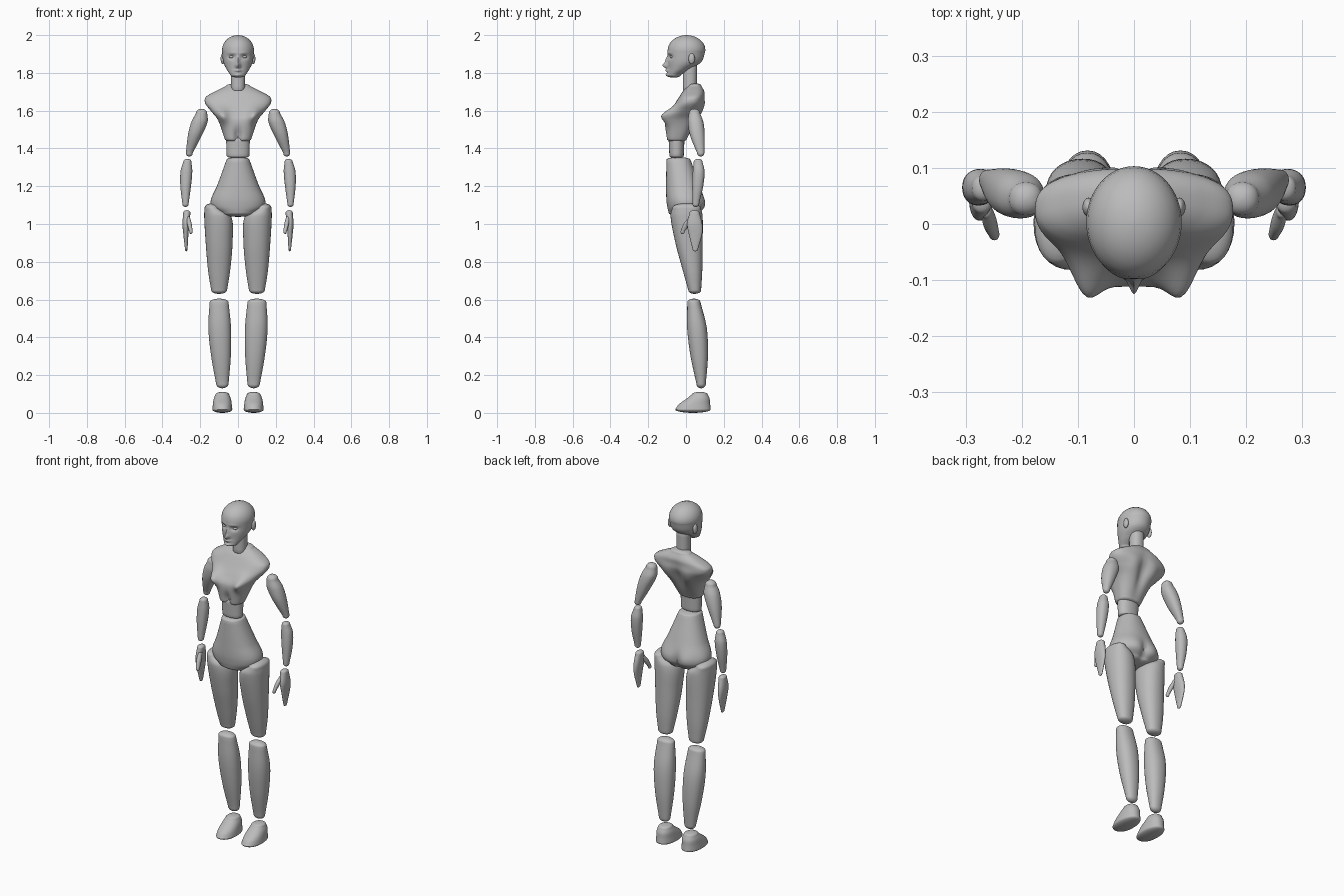
import bpy
import bmesh
from math import cos, sin, tau, exp, copysign, radians
from mathutils import Vector

default_cube = bpy.data.objects.get("Cube")
if default_cube:
    bpy.data.objects.remove(default_cube, do_unlink=True)

# One plain grey for the whole figure
grey = bpy.data.materials.new("plain grey")
grey.use_nodes = True
colour = (.5, .5, .5, 1)
grey.diffuse_color = colour
grey.node_tree.nodes["Principled BSDF"].inputs["Base Color"].default_value = colour


def finish(name, bm):
    """Turn a bmesh into a smooth shaded object."""
    bmesh.ops.recalc_face_normals(bm, faces=bm.faces)
    mesh = bpy.data.meshes.new(name)
    bm.to_mesh(mesh)
    bm.free()
    mesh.materials.append(grey)
    mesh.shade_smooth()
    mesh.set_sharp_from_angle(angle=radians(50))
    obj = bpy.data.objects.new(name, mesh)
    bpy.context.collection.objects.link(obj)


def smooth_sections(rows, steps):
    """Hermite curve through the sections, spaced by their distance apart."""
    points = [Vector((*row, 0)[:5]) for row in rows]
    last = len(points) - 1
    spans = [(b - a).length for a, b in zip(points, points[1:])]
    slopes = []
    for i in range(len(points)):
        before, after = max(i - 1, 0), min(i + 1, last)
        slopes.append((points[after] - points[before]) / sum(spans[before:after]))
    result = []
    for i in range(last):
        for k in range(steps):
            t = k / steps
            ease = t * t * (3 - 2 * t)
            leave = t * (1 - t) ** 2 * spans[i]
            arrive = t * t * (t - 1) * spans[i]
            result.append(points[i] * (1 - ease) + points[i + 1] * ease
                          + slopes[i] * leave + slopes[i + 1] * arrive)
    return result + [points[last]]


def dome(section, height, steps=6):
    """Sections that round off an end, from the rim to just short of the tip."""
    z, cy, rx, ry, cx = section
    angles = [tau / 4 * k / (steps + .3) for k in range(1, steps + 1)]
    return [(z + height * sin(a), cy, rx * cos(a), ry * cos(a), cx) for a in angles]


def relief(x, z, bumps):
    """Height of the soft bumps (x, z, push, width, height), alike on both sides."""
    return sum(push * exp(-((abs(x) - bx) / width) ** 2 - ((z - bz) / height) ** 2)
               for bx, bz, push, width, height in bumps)


def loft(name, rows, bottom, top, power=2.2, side=1, front=(), back=(),
         segments=32, steps=6):
    """Skin rounded sections (z, centre y, half width, half depth, centre x), lowest first."""
    sections = smooth_sections(rows, steps)
    sections = (dome(sections[0], -bottom)[::-1] + sections + dome(sections[-1], top))
    bm = bmesh.new()
    rings = []
    for z, cy, rx, ry, cx in sections:
        ring = []
        for i in range(segments):
            c, s = cos(tau * i / segments), sin(tau * i / segments)
            x = cx + rx * copysign(abs(c) ** (2 / power), c)
            y = cy + ry * copysign(abs(s) ** (2 / power), s)
            y += s * relief(x, z, front if s < 0 else back)
            ring.append(bm.verts.new((x * side, y, z)))
        rings.append(ring)
    for low, high in zip(rings, rings[1:]):
        for i in range(segments):
            j = (i + 1) % segments
            bm.faces.new((low[i], low[j], high[j], high[i]))
    bm.faces.new(rings[0])
    bm.faces.new(rings[-1])
    finish(name, bm)


def pair(part, rows, bottom, top):
    """A limb part on both sides."""
    for label, side in (("left", 1), ("right", -1)):
        loft(f"{label}_{part}", rows, bottom, top, side=side)


def ellipsoid_pair(part, centre, radii):
    for label, side in (("left", 1), ("right", -1)):
        bm = bmesh.new()
        bmesh.ops.create_uvsphere(bm, u_segments=16, v_segments=12, radius=1)
        bmesh.ops.scale(bm, vec=radii, verts=bm.verts)
        bmesh.ops.translate(bm, vec=(centre[0] * side, *centre[1:]), verts=bm.verts)
        finish(f"{label}_{part}", bm)


# Head with nose, bridge, eye sockets, brow, lips and chin
nose, bridge = (0, 1.838, .027, .012, .015), (0, 1.865, .012, .009, .02)
socket, brow = (.034, 1.885, -.013, .02, .013), (.03, 1.905, .004, .025, .008)
lips, chin = (0, 1.812, .012, .018, .008), (0, 1.787, .01, .02, .012)
loft("head", [
    (1.79, -.062, .041, .036), (1.82, -.035, .061, .06),
    (1.86, -.007, .078, .09), (1.92, .003, .085, .1)],
    bottom=.015, top=.08, power=2, segments=96, steps=14,
    front=(nose, bridge, socket, brow, lips, chin))
ellipsoid_pair("eye", (.034, -.073, 1.885), (.013, .013, .008))
ellipsoid_pair("ear", (.081, .03, 1.875), (.011, .017, .029))

# Neck and waist posts
loft("neck", [(1.71, .02, .037, .037), (1.84, .021, .038, .038)], bottom=.01, top=.01)
loft("waist", [(1.36, -.05, .06, .038), (1.45, -.05, .063, .042)], bottom=.012, top=.01)

# Chest with bust, breastbone and spine grooves, and shoulder blades
bust, breastbone = (.092, 1.57, .06, .036, .04), (0, 1.46, -.022, .018, .045)
spine, blade = (0, 1.58, -.018, .025, .08), (.07, 1.6, .01, .035, .05)
loft("chest", [
    (1.45, -.05, .07, .055), (1.55, -.025, .106, .086), (1.6, 0, .145, .083),
    (1.64, .02, .174, .077), (1.67, .03, .172, .068), (1.7, .04, .125, .058),
    (1.73, .047, .064, .036)],
    bottom=.018, top=.015, power=2.5, segments=72, steps=8,
    front=(bust, breastbone), back=(spine, blade))

# Pelvis with a soft seat
cheek, cleft = (.065, 1.11, .01, .04, .05), (0, 1.09, -.015, .02, .05)
loft("pelvis", [
    (1.06, -.01, .1, .082), (1.09, -.002, .14, .097), (1.13, -.004, .143, .1),
    (1.2, -.015, .112, .09), (1.34, -.04, .061, .064)],
    bottom=.022, top=.014, segments=64, steps=8, back=(cheek, cleft))

# Legs
pair("thigh", [
    (.65, .046, .042, .034, .1), (.75, .035, .058, .051, .1),
    (.9, .016, .071, .072, .1), (1.04, .003, .072, .085, .107),
    (1.085, .003, .042, .075, .135)], bottom=.02, top=.025)
pair("shin", [
    (.155, .08, .033, .025, .083), (.3, .07, .052, .046, .09),
    (.45, .058, .06, .052, .097), (.585, .042, .05, .035, .1)], bottom=.025, top=.02)
pair("foot", [
    (.018, .037, .053, .094, .083), (.045, .045, .05, .083, .083),
    (.075, .064, .045, .061, .083), (.098, .073, .036, .042, .083)],
    bottom=.018, top=.013)

# Arms
pair("upper_arm", [
    (1.375, .078, .018, .019, .258), (1.47, .06, .037, .039, .228),
    (1.54, .051, .043, .041, .204), (1.585, .045, .03, .03, .193)],
    bottom=.018, top=.025)
pair("forearm", [
    (1.105, .052, .016, .017, .278), (1.2, .062, .028, .029, .277),
    (1.28, .067, .031, .031, .273), (1.33, .064, .021, .023, .268)],
    bottom=.015, top=.015)
pair("hand", [
    (.87, .049, .007, .015, .274), (.95, .05, .014, .036, .276),
    (1.0, .046, .019, .04, .275), (1.06, .045, .019, .026, .271)],
    bottom=.015, top=.013)
pair("thumb", [
    (.96, -.018, .009, .011, .249), (1.0, .004, .012, .017, .257),
    (1.03, .024, .01, .014, .263)], bottom=.013, top=.01)
